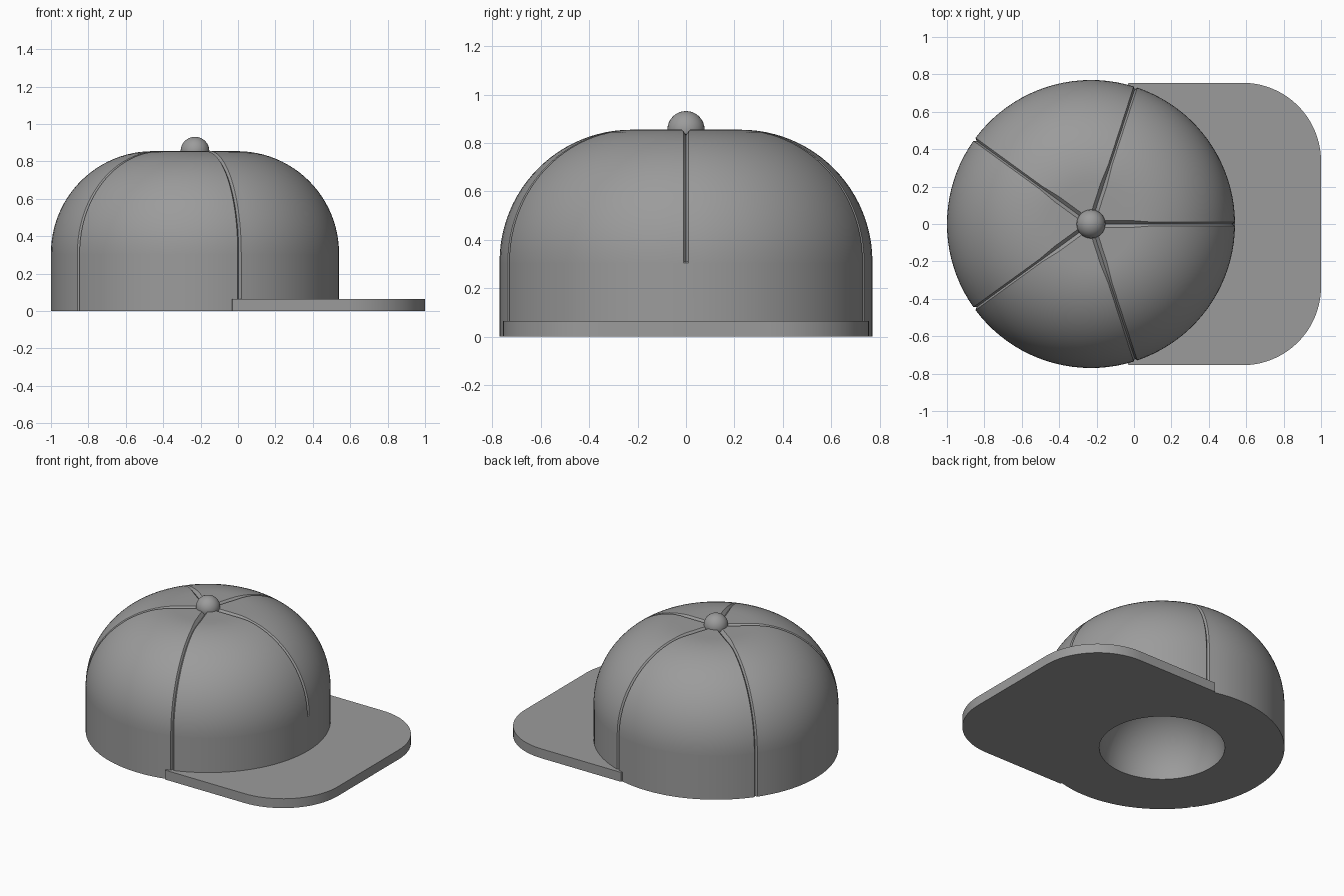
import bpy, bmesh, math
from math import sin, cos, pi

if "Cube" in bpy.data.objects:
    bpy.data.objects.remove(bpy.data.objects["Cube"])

CX = -0.23            # crown axis
R, TOP = 0.77, 0.855  # crown radius and height
FIL = 0.545           # shoulder radius
BOWL = 0.395          # hollow radius
SEAMS, STEPS = 5, 20

grey = bpy.data.materials.new("cap_grey")
grey.diffuse_color = (0.33, 0.33, 0.33, 1)
grey.use_nodes = True
grey.node_tree.nodes["Principled BSDF"].inputs["Base Color"].default_value = grey.diffuse_color


def finish(bm, name, angle=30):
    bmesh.ops.recalc_face_normals(bm, faces=bm.faces)
    me = bpy.data.meshes.new(name)
    bm.to_mesh(me)
    bm.free()
    me.materials.append(grey)
    ob = bpy.data.objects.new(name, me)
    bpy.context.collection.objects.link(ob)
    bpy.ops.object.select_all(action='DESELECT')
    ob.select_set(True)
    bpy.context.view_layer.objects.active = ob
    bpy.ops.object.shade_smooth_by_angle(angle=math.radians(angle))
    return ob


# Crown profile rows: radius, height, groove half width, groove depth, normal angle
rows = [(r, TOP, 0.018, 0.02, pi / 2) for r in (0.06, 0.12, 0.18)]
for i in range(25):
    a = pi / 2 * (1 - i / 24)
    wide = max(0.0, 1 - i / 3)
    rows.append((R - FIL + FIL * cos(a), TOP - FIL + FIL * sin(a),
                 0.010 + 0.008 * wide, 0.014 + 0.006 * wide, a))
rows += [(R, z, 0.010, 0.014, 0) for z in (0.305, 0.15, 0.0)]
# Underside ring and round hollow
for i in range(17):
    a = pi / 2 * i / 16.3
    r = BOWL * cos(a)
    rows.append((r, BOWL * sin(a), r * 0.012, 0, 0))

bm = bmesh.new()
grid = []
for r, z, w, d, n in rows:
    ring = []
    for s in range(SEAMS):
        base, span = s * 2 * pi / SEAMS, 2 * pi / SEAMS
        # Front seam stops where the straight wall begins
        depth = 0 if s == 0 and z < 0.308 else d
        rr, zz = r - depth * cos(n), z - depth * sin(n)
        ring.append(bm.verts.new((CX + rr * cos(base), rr * sin(base), zz)))
        off = w / r
        for k in range(STEPS + 1):
            t = base + off + (span - 2 * off) * k / STEPS
            ring.append(bm.verts.new((CX + r * cos(t), r * sin(t), z)))
    grid.append(ring)
for a, b in zip(grid, grid[1:]):
    for i in range(len(a)):
        j = (i + 1) % len(a)
        bm.faces.new((a[i], a[j], b[j], b[i]))
bm.faces.new(grid[0])
bm.faces.new(grid[-1])
finish(bm, "crown")

# Brim: rounded front corners, inner edge follows the crown wall
HW, CR, THICK = 0.755, 0.42, 0.065
half = [(-0.03, HW)]
for i in range(21):
    a = pi / 2 * (1 - i / 20)
    half.append((1 - CR + CR * cos(a), HW - CR + CR * sin(a)))
outline = half + [(x, -y) for x, y in reversed(half)]
end = math.atan2(HW, -0.03 - CX)
for i in range(49):
    a = -end + 2 * end * i / 48
    outline.append((CX + 0.75 * cos(a), 0.75 * sin(a)))
bm = bmesh.new()
face = bm.faces.new([bm.verts.new((x, y, 0)) for x, y in outline])
ext = bmesh.ops.extrude_face_region(bm, geom=[face], use_keep_orig=True)
bmesh.ops.translate(bm, vec=(0, 0, THICK),
                    verts=[v for v in ext["geom"] if isinstance(v, bmesh.types.BMVert)])
finish(bm, "brim")

# Button on top
bm = bmesh.new()
bmesh.ops.create_uvsphere(bm, u_segments=32, v_segments=16, radius=0.077)
bmesh.ops.translate(bm, vec=(CX, 0, TOP), verts=bm.verts)
finish(bm, "top_button")
